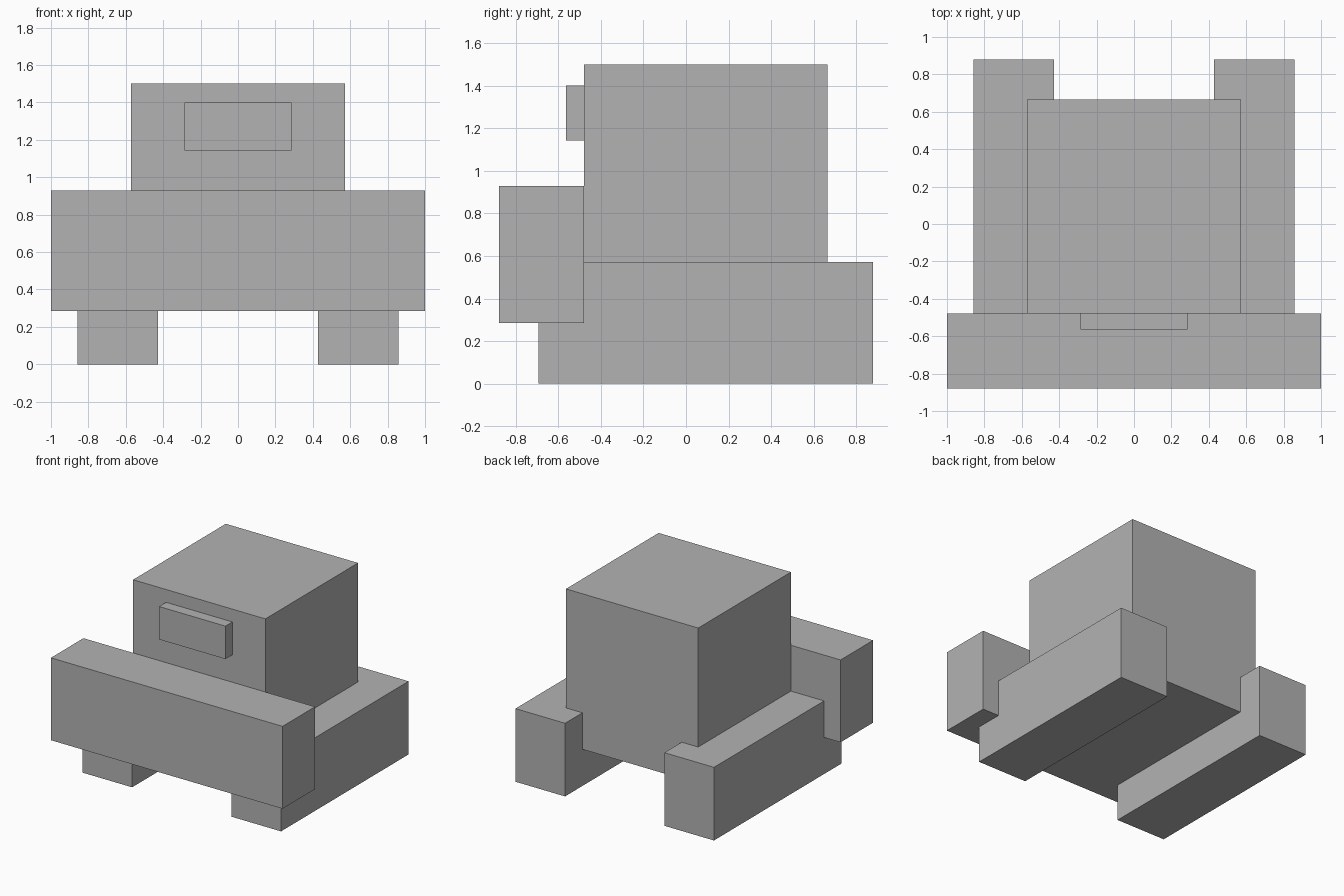
import bpy

cube = bpy.data.objects.get("Cube")
if cube:
    bpy.data.objects.remove(cube, do_unlink=True)

# Single flat grey
grey = bpy.data.materials.new("plain_grey")
grey.use_nodes = True
colour = (0.45, 0.45, 0.45, 1)
grey.diffuse_color = colour
grey.node_tree.nodes["Principled BSDF"].inputs["Base Color"].default_value = colour


def box(name, x, y, z):
    """Box spanning the given (low, high) range on each axis."""
    spans = (x, y, z)
    bpy.ops.mesh.primitive_cube_add(size=1, location=[(a + b) / 2 for a, b in spans])
    obj = bpy.context.object
    obj.name = name
    obj.scale = [b - a for a, b in spans]
    bpy.ops.object.transform_apply(location=False, rotation=False, scale=True)
    obj.data.materials.append(grey)
    return obj


FRONT, BACK = -0.879, 0.879
BODY_FRONT = -0.478
BASE = 0.286

# Main body and the wide bumper across its front
box("body", (-0.571, 0.571), (BODY_FRONT, 0.665), (BASE, 1.5))
box("front_bumper", (-1, 1), (FRONT, BODY_FRONT), (BASE, 0.929))

# Raised panel high on the body front
box("front_panel", (-0.286, 0.286), (-0.564, BODY_FRONT), (1.143, 1.4))

# Long runners on both sides
for side, sign in (("left", 1), ("right", -1)):
    edges = sorted((sign * 0.429, sign * 0.857))
    box(side + "_runner", edges, (-0.693, BACK), (0, 0.571))
